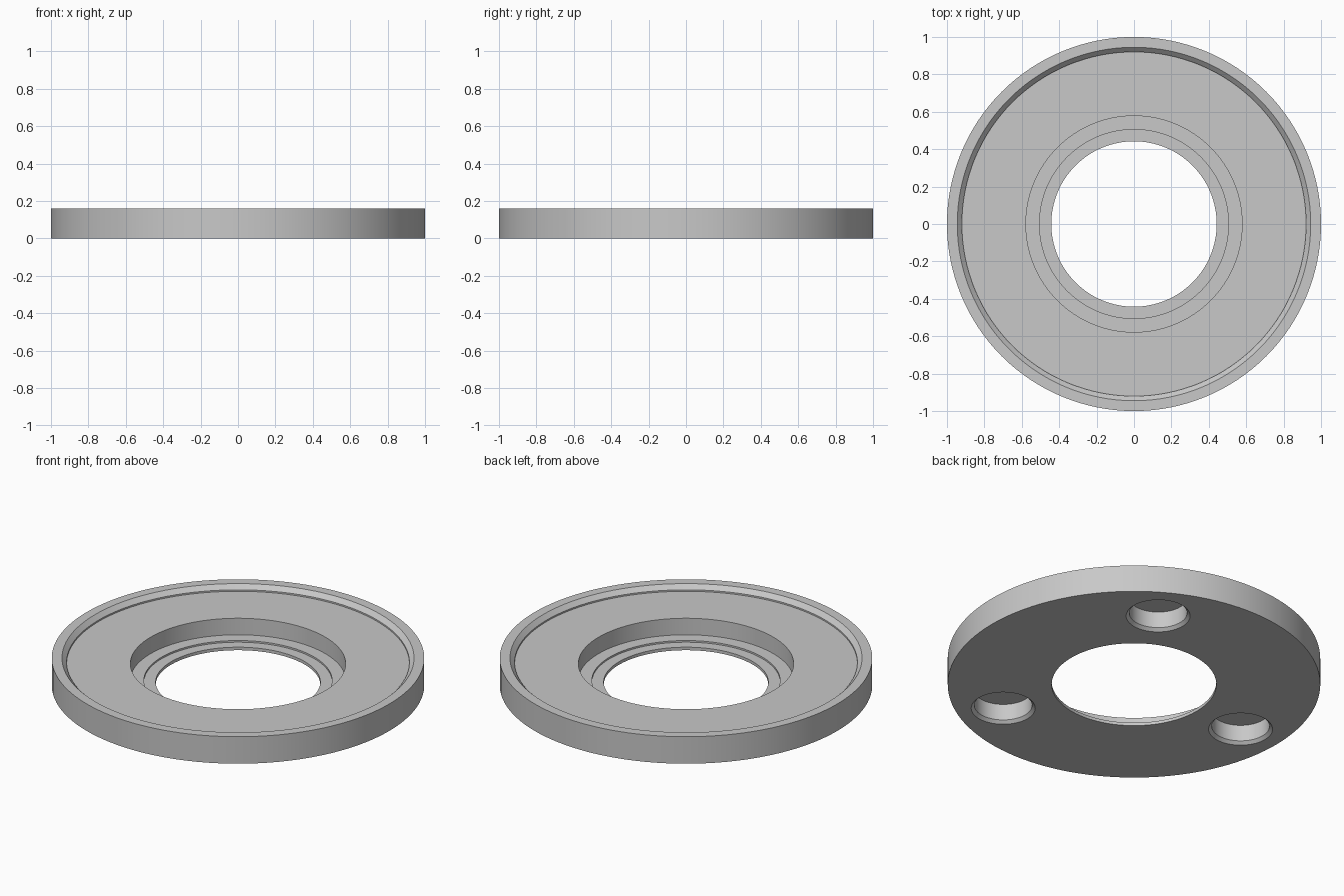
import bpy
import bmesh
from math import cos, sin, radians, tau
from mathutils import Vector

cube = bpy.data.objects.get("Cube")
if cube:
    bpy.data.objects.remove(cube, do_unlink=True)

grey = bpy.data.materials.new("plain grey")
grey.use_nodes = True
colour = (0.58, 0.58, 0.58, 1)
grey.diffuse_color = colour
grey.node_tree.nodes["Principled BSDF"].inputs["Base Color"].default_value = colour


def lathe(name, profile, steps, closed):
    """Spin a (radius, height) profile around z."""
    bm = bmesh.new()
    verts = [bm.verts.new((r, 0, z)) for r, z in profile]
    edges = [bm.edges.new(pair) for pair in zip(verts, verts[1:])]
    if closed:
        edges.append(bm.edges.new((verts[-1], verts[0])))
    bmesh.ops.spin(bm, geom=verts + edges, cent=(0, 0, 0), axis=(0, 0, 1),
                   angle=tau, steps=steps, use_merge=True)
    bmesh.ops.remove_doubles(bm, verts=bm.verts, dist=1e-5)
    bmesh.ops.holes_fill(bm, edges=bm.edges, sides=0)
    bmesh.ops.recalc_face_normals(bm, faces=bm.faces)
    mesh = bpy.data.meshes.new(name)
    bm.to_mesh(mesh)
    bm.free()
    mesh.materials.append(grey)
    obj = bpy.data.objects.new(name, mesh)
    bpy.context.collection.objects.link(obj)
    return obj


# Flanged ring: raised rim with chamfer, flat floor, stepped centre recess
ring = lathe("flanged_ring", [
    (0.442, 0), (1, 0), (1, 0.16), (0.945, 0.16), (0.92, 0.135),
    (0.92, 0.126), (0.578, 0.126), (0.578, 0.028), (0.505, 0.028),
    (0.505, 0.018), (0.442, 0.018)], 128, True)

# Three blind holes with chamfered mouths in the underside
cutters = []
for angle in (60, 180, 300):
    cutter = lathe("hole_cutter", [
        (0.182, -0.01), (0.155, 0.017), (0.155, 0.113)], 64, False)
    cutter.location = Vector((cos(radians(angle)), sin(radians(angle)), 0)) * 0.747
    cutter.hide_render = True
    cut = ring.modifiers.new("blind_hole", 'BOOLEAN')
    cut.operation = 'DIFFERENCE'
    cut.solver = 'EXACT'
    cut.object = cutter
    cutters.append(cutter)

bpy.ops.object.select_all(action='DESELECT')
ring.select_set(True)
bpy.context.view_layer.objects.active = ring
for name in [m.name for m in ring.modifiers]:
    bpy.ops.object.modifier_apply(modifier=name)
for cutter in cutters:
    bpy.data.objects.remove(cutter, do_unlink=True)
bpy.ops.object.shade_smooth_by_angle(angle=radians(30))
